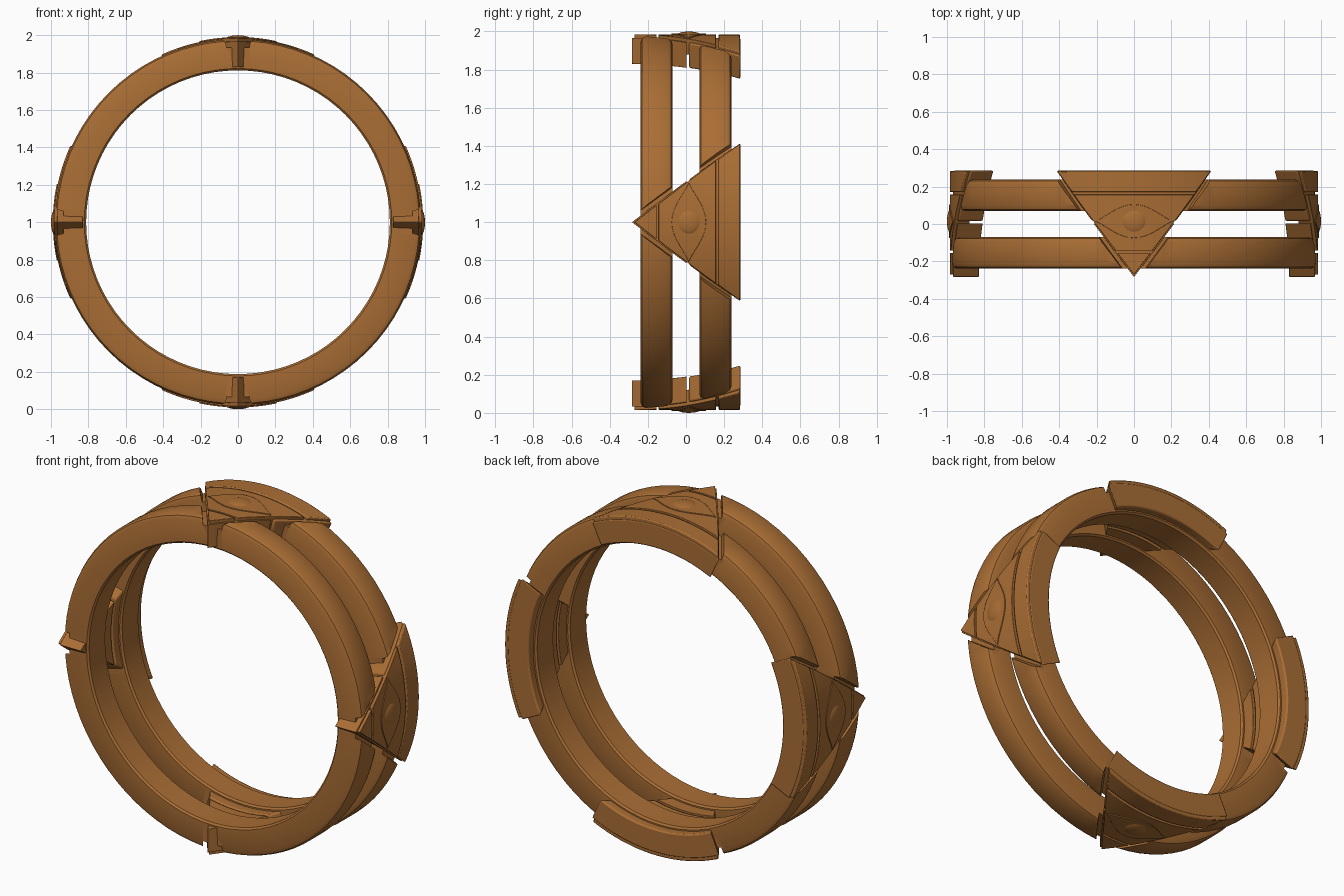
import bpy, bmesh, math
from mathutils import Vector

if "Cube" in bpy.data.objects:
    bpy.data.objects.remove(bpy.data.objects["Cube"])

R = 0.975          # radius at which arc lengths are measured
mat = bpy.data.materials.new("warm_bronze")
mat.diffuse_color = (0.40, 0.155, 0.035, 1)
mat.use_nodes = True
mat.node_tree.nodes["Principled BSDF"].inputs["Base Color"].default_value = mat.diffuse_color


def finish(bm, name, bevel=0.0):
    bmesh.ops.recalc_face_normals(bm, faces=bm.faces)
    me = bpy.data.meshes.new(name)
    bm.to_mesh(me)
    bm.free()
    ob = bpy.data.objects.new(name, me)
    bpy.context.collection.objects.link(ob)
    me.materials.append(mat)
    if bevel:
        m = ob.modifiers.new("soft_edges", 'BEVEL')
        m.width, m.segments = bevel, 2
        m.limit_method, m.angle_limit = 'ANGLE', math.radians(35)
    return ob


def smooth(ob):
    bpy.ops.object.select_all(action='DESELECT')
    ob.select_set(True)
    bpy.context.view_layer.objects.active = ob
    bpy.ops.object.shade_smooth_by_angle(angle=math.radians(35))


def polar(r, a, y):
    return Vector((r * math.sin(a), y, 1 + r * math.cos(a)))


def bent_plate(name, pts, r0, r1, turn, bevel):
    """Outline in (arc, y), thickened from r0 to r1 and wrapped round the ring."""
    bm = bmesh.new()
    bm.faces.new([bm.verts.new((u, y, r1)) for u, y in pts])
    for i in range(-12, 13):
        bmesh.ops.bisect_plane(bm, geom=bm.verts[:] + bm.edges[:] + bm.faces[:],
                               plane_co=(i * 0.04 + 0.001, 0, 0), plane_no=(1, 0, 0))
    ext = bmesh.ops.extrude_face_region(bm, geom=bm.faces[:], use_keep_orig=True)
    for v in [g for g in ext["geom"] if isinstance(g, bmesh.types.BMVert)]:
        v.co.z = r0
    for v in bm.verts:
        v.co = polar(v.co.z, v.co.x / R + turn, v.co.y)
    return finish(bm, name, bevel)


def edge(y, grow=0.0):
    return max(0.0, (y + 0.285) * 0.763 + grow)


def band(y0, y1, grow=0.0):
    """Slice of the triangle between two y values."""
    a, b = edge(y0, grow), edge(y1, grow)
    low = [(-a, y0), (a, y0)] if a > 0.004 else [(0, y0)]
    return low + [(b, y1), (-b, y1)]


def hoop(name, y0, y1):
    """Full ring with rounded corners, as a revolved profile."""
    ri, ro, c, d = 0.812, 0.978, 0.028, 0.01
    prof = [(ri, y0 + d), (ri + d, y0), (ro - c, y0), (ro - c * .3, y0 + c * .3), (ro, y0 + c),
            (ro, y1 - c), (ro - c * .3, y1 - c * .3), (ro - c, y1), (ri + d, y1), (ri, y1 - d)]
    n = 80
    bm = bmesh.new()
    rows = [[bm.verts.new(polar(r, 2 * math.pi * k / n, y)) for r, y in prof] for k in range(n)]
    for k in range(n):
        a, b = rows[k], rows[(k + 1) % n]
        for j in range(len(prof)):
            i = (j + 1) % len(prof)
            bm.faces.new((a[j], a[i], b[i], b[j]))
    return finish(bm, name)


# two hoops
hoops = [hoop("front_hoop", -0.238, -0.07), hoop("rear_hoop", 0.07, 0.238)]

# almond eye outline
half = 0.205
n = 14
almond = [(-half + 2 * half * i / n, 0.015 - 0.09 * math.cos(math.pi / 2 * (2 * i / n - 1)) ** 1.2)
          for i in range(n + 1)]
almond += [(u, 0.03 - y) for u, y in almond[-2:0:-1]]

parts = []
for k in range(4):
    t = k * math.pi / 2
    s = "_%d" % (k + 1)
    # clearance slot cut into the outer half of the hoops
    cut = bent_plate("slot_cutter" + s, band(-0.30, 0.31, 0.028), 0.935, 1.1, t, 0)
    cut.hide_render = True
    cut.hide_set(True)
    for h in hoops:
        m = h.modifiers.new("slot" + s, 'BOOLEAN')
        m.object, m.operation, m.solver = cut, 'DIFFERENCE', 'EXACT'
    # stepped lower slabs, split by a narrow gap
    parts.append(bent_plate("emblem_tip_base" + s, band(-0.283, 0.003), 0.83, 0.967, t, 0.008))
    parts.append(bent_plate("emblem_wide_base" + s, band(0.017, 0.285), 0.83, 0.967, t, 0.008))
    # raised face in three pieces
    parts.append(bent_plate("emblem_tip" + s, band(-0.27, -0.155, -0.011), 0.9, 0.985, t, 0.006))
    parts.append(bent_plate("emblem_panel" + s, band(-0.143, 0.157, -0.012), 0.9, 0.985, t, 0.006))
    parts.append(bent_plate("emblem_bar" + s, band(0.171, 0.283, -0.012), 0.9, 0.985, t, 0.006))
    # eye and pupil
    parts.append(bent_plate("eye_almond" + s, almond, 0.95, 0.990, t, 0.004))
    bm = bmesh.new()
    bmesh.ops.create_uvsphere(bm, u_segments=24, v_segments=12, radius=0.07)
    for v in bm.verts:
        x, y, z = v.co
        q = polar(0.976 + z * 0.34, 0, y + 0.015) + Vector((x, 0, -1))
        c, sn = math.cos(t), math.sin(t)
        v.co = (q.x * c + q.z * sn, q.y, 1 - q.x * sn + q.z * c)
    parts.append(finish(bm, "pupil" + s))

for ob in hoops + parts:
    smooth(ob)
